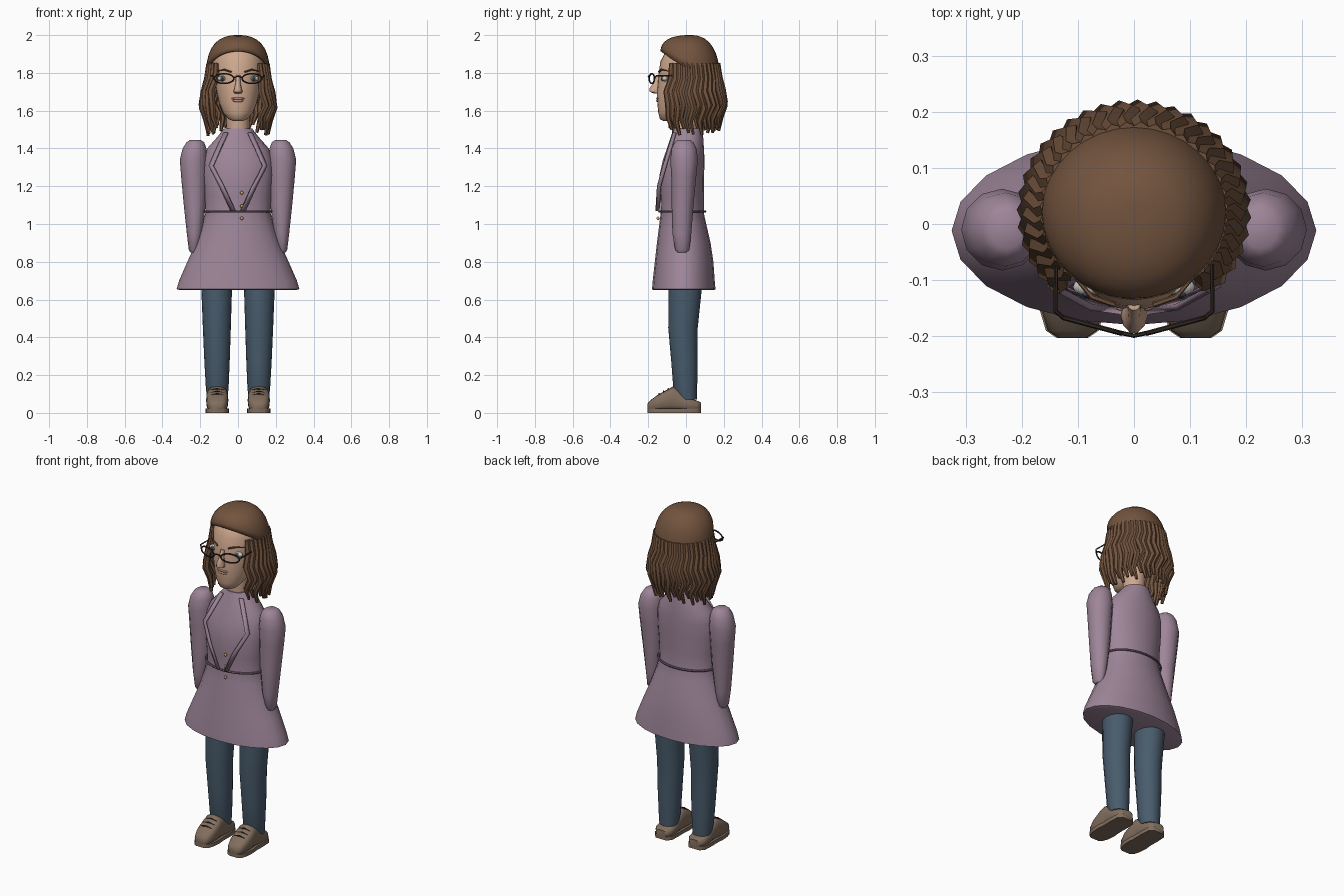
import bpy, bmesh
from math import sin, cos, pi, sqrt, copysign, radians
from mathutils import Vector

old = bpy.data.objects.get("Cube")
if old:
    bpy.data.objects.remove(old, do_unlink=True)


def material(name, *rgb):
    mat = bpy.data.materials.new(name)
    mat.use_nodes = True
    color = (*rgb, 1)
    mat.diffuse_color = color
    mat.node_tree.nodes["Principled BSDF"].inputs["Base Color"].default_value = color
    return mat


COAT = material("mauve coat", .34, .235, .315)
TRIM = material("dark mauve trim", .2, .13, .19)
JEANS = material("denim blue", .065, .105, .15)
SHOE = material("taupe leather", .22, .155, .11)
HAIR = material("brown hair", .17, .088, .048)
SKIN = material("skin", .62, .39, .27)
LIPS = material("rose lips", .48, .25, .2)
DARK = material("dark frame", .03, .02, .016)
GOLD = material("gold button", .6, .36, .14)
WHITE = material("eye white", .6, .57, .53)
SIDES = (("left", 1), ("right", -1))


def smooth(obj, angle=50):
    bpy.ops.object.select_all(action="DESELECT")
    obj.select_set(True)
    bpy.context.view_layer.objects.active = obj
    bpy.ops.object.shade_smooth_by_angle(angle=radians(angle))


def finish(name, bm, mat):
    bmesh.ops.recalc_face_normals(bm, faces=bm.faces)
    mesh = bpy.data.meshes.new(name)
    bm.to_mesh(mesh)
    bm.free()
    mesh.materials.append(mat)
    obj = bpy.data.objects.new(name, mesh)
    bpy.context.collection.objects.link(obj)
    smooth(obj)
    return obj


def skin_rings(bm, rings, caps=True):
    """Bridge closed rings of points with quads."""
    loops = [[bm.verts.new(p) for p in ring] for ring in rings]
    n = len(loops[0])
    for low, high in zip(loops, loops[1:]):
        for i in range(n):
            j = (i + 1) % n
            bm.faces.new((low[i], low[j], high[j], high[i]))
    if caps:
        bm.faces.new(loops[0])
    bm.faces.new(loops[-1])


def loft(name, mat, sections, sides=16, axis="z", power=1.0):
    """Sections are (position, centre, centre, radius, radius) along an axis."""
    rings = []
    for pos, c1, c2, r1, r2 in sections:
        ring = []
        for i in range(sides):
            a = 2 * pi * i / sides
            u, v = (copysign(abs(w) ** power, w) for w in (cos(a), sin(a)))
            u, v = c1 + r1 * u, c2 + r2 * v
            ring.append((u, v, pos) if axis == "z" else (u, pos, v))
        rings.append(ring)
    bm = bmesh.new()
    skin_rings(bm, rings)
    return finish(name, bm, mat)


def ball(name, mat, centre, scale):
    bm = bmesh.new()
    bmesh.ops.create_uvsphere(bm, u_segments=12, v_segments=8, radius=1)
    bmesh.ops.scale(bm, vec=scale, verts=bm.verts)
    bmesh.ops.translate(bm, vec=centre, verts=bm.verts)
    return finish(name, bm, mat)


def tubes(name, mat, paths, depth, closed=False, taper=None):
    curve = bpy.data.curves.new(name, "CURVE")
    curve.dimensions = "3D"
    curve.bevel_depth = depth
    curve.bevel_resolution = 1
    curve.use_fill_caps = True
    for path in paths:
        spline = curve.splines.new("POLY")
        spline.points.add(len(path) - 1)
        spline.use_cyclic_u = closed
        for i, p in enumerate(path):
            spline.points[i].co = (*p, 1)
            spline.points[i].radius = taper[i] if taper else 1
    curve.materials.append(mat)
    obj = bpy.data.objects.new(name, curve)
    bpy.context.collection.objects.link(obj)
    bpy.ops.object.select_all(action="DESELECT")
    obj.select_set(True)
    bpy.context.view_layer.objects.active = obj
    bpy.ops.object.convert(target="MESH")
    smooth(bpy.context.view_layer.objects.active)


# Coat body, flaring to the hem
loft("coat", COAT, [
    (.65, 0, -.012, .305, .158), (.655, 0, -.012, .325, .168), (.7, 0, -.012, .312, .164),
    (.8, 0, -.01, .268, .155), (.9, 0, -.012, .223, .142), (1, 0, -.017, .188, .124),
    (1.06, 0, -.02, .172, .114), (1.15, 0, -.022, .177, .116), (1.26, 0, -.022, .186, .118),
    (1.34, 0, -.012, .183, .11), (1.4, 0, -.003, .163, .098), (1.46, 0, .005, .11, .086),
    (1.505, 0, .01, .075, .075)], sides=20)
belt = [(.18 * cos(a), -.02 + .122 * sin(a), 1.065) for a in (2 * pi * i / 28 for i in range(28))]
tubes("belt", TRIM, [belt], .006, closed=True)
for i, z in enumerate((1.165, 1.095, 1.03)):
    ball(f"button_{i + 1}", GOLD, (.02, -.148, z), (.009, .008, .009))

# Neck and head
loft("neck", SKIN, [(1.45, 0, .005, .064, .062), (1.52, 0, 0, .06, .06), (1.64, 0, 0, .062, .065)])
loft("head", SKIN, [
    (1.545, 0, -.095, .025, .025), (1.555, 0, -.088, .05, .05), (1.59, 0, -.063, .08, .084),
    (1.64, 0, -.04, .1, .112), (1.7, 0, -.022, .114, .132), (1.77, 0, -.01, .124, .138),
    (1.86, 0, 0, .132, .136), (1.92, 0, .01, .115, .115), (1.96, 0, .02, .07, .07)], sides=24)
loft("nose", SKIN, [
    (1.69, 0, -.15, .016, .018), (1.7, 0, -.163, .024, .03), (1.715, 0, -.165, .02, .031),
    (1.745, 0, -.152, .013, .025), (1.79, 0, -.142, .012, .012)], sides=10)
ball("upper_lip", LIPS, (0, -.147, 1.664), (.036, .011, .007))
ball("lower_lip", LIPS, (0, -.146, 1.652), (.03, .012, .008))

for side, s in SIDES:
    # Eyes, brows and ears
    ball(f"{side}_eye", WHITE, (s * .082, -.112, 1.77), (.027, .016, .015))
    ball(f"{side}_iris", JEANS, (s * .082, -.124, 1.77), (.012, .007, .013))
    ball(f"{side}_pupil", DARK, (s * .082, -.129, 1.77), (.006, .004, .006))
    tubes(f"{side}_brow", HAIR, [[(s * .035, -.144, 1.805), (s * .075, -.13, 1.818),
                                 (s * .112, -.088, 1.808)]], .005, taper=(1, 1, .4))
    ball(f"{side}_ear", SKIN, (s * .128, -.01, 1.75), (.015, .025, .04))

    # Spectacles
    rim = [(s * (.074 + .052 * cos(a)), -.181 + .014 * cos(a), 1.77 + .026 * sin(a))
           for a in (2 * pi * i / 20 for i in range(20))]
    tubes(f"{side}_lens_rim", DARK, [rim], .0045, closed=True)
    tubes(f"{side}_temple", DARK, [[(s * .126, -.167, 1.775), (s * .14, -.155, 1.785),
                                   (s * .138, -.01, 1.785)]], .004)

    # Sleeve, closed at the cuff
    loft(f"{side}_sleeve", COAT, [
        (z, s * x, y, rx, ry) for z, x, y, rx, ry in (
            (.848, .235, -.02, .016, .024), (.865, .235, -.02, .026, .038),
            (.95, .23, -.022, .041, .05), (1.1, .229, -.018, .058, .058),
            (1.25, .233, -.012, .068, .066), (1.34, .235, -.01, .073, .073),
            (1.4, .23, -.01, .063, .066), (1.432, .226, -.01, .047, .05),
            (1.444, .226, -.01, .03, .034))], sides=12)

    # Trouser leg
    loft(f"{side}_trouser_leg", JEANS, [
        (z, s * x, y, rx, ry) for z, x, y, rx, ry in (
            (.07, .11, .005, .053, .052), (.13, .11, -.004, .06, .063),
            (.27, .111, -.008, .067, .07), (.45, .112, -.016, .074, .078),
            (.65, .113, -.005, .081, .088), (.8, .113, 0, .08, .088))])

    # Shoe: tall tongue, rounded toe, low heel
    heights = ((-.203, .05, .025), (-.19, .066, .044), (-.15, .095, .056), (-.1, .123, .059),
               (-.068, .14, .055), (-.045, .128, .055), (0, .085, .056), (.055, .066, .053),
               (.08, .055, .032))
    loft(f"{side}_shoe", SHOE, [(y, s * .11, h / 2 + .005, w, h / 2 - .005) for y, h, w in heights],
         axis="y", power=.65)
    outline = [(s * .11 + k * (w + .003), y) for k, part in ((1, heights), (-1, heights[::-1]))
               for y, h, w in part]
    bm = bmesh.new()
    skin_rings(bm, [[(x, y, z) for x, y in outline] for z in (0, .022)])
    finish(f"{side}_sole", bm, SHOE)
    laces = [[(s * .11 + dx, y, z - abs(dx) * .25) for dx in (-.034, 0, .034)]
             for y, z in ((-.142, .102), (-.118, .115), (-.094, .128))]
    tubes(f"{side}_laces", DARK, laces, .004)

    # Lapel: folded strip standing off the chest
    edge = [(.078, -.06, 1.485), (.156, -.112, 1.31), (.1, -.142, 1.2), (.04, -.15, 1.07)]
    bm = bmesh.new()
    outer = [bm.verts.new((s * x, y, z)) for x, y, z in edge]
    inner = [bm.verts.new((s * (x - .022), y - .012, z)) for x, y, z in edge]
    for i in range(len(edge) - 1):
        bm.faces.new((outer[i], outer[i + 1], inner[i + 1], inner[i]))
    lapel = finish(f"{side}_lapel", bm, COAT)
    lapel.modifiers.new("thickness", "SOLIDIFY").thickness = .012

tubes("spectacle_bridge", DARK, [[(-.024, -.194, 1.775), (0, -.199, 1.782),
                                  (.024, -.194, 1.775)]], .004)

# Hair cap with an arched hairline
rings = []
for k in range(9):
    t = min(k / 8 * pi / 2, 1.5)
    ring = []
    for i in range(32):
        a = 2 * pi * i / 32
        front = -sin(a)
        low = 1.82 + (.095 * front ** 1.2 if front > 0 else .05 * front)
        r = cos(t) ** .8
        ring.append((.166 * r * cos(a), .022 + .157 * r * sin(a), low + (2 - low) * sin(t) ** .9))
    rings.append(ring)
bm = bmesh.new()
skin_rings(bm, rings, caps=False)
cap = finish("hair_cap", bm, HAIR)
cap.modifiers.new("thickness", "SOLIDIFY").thickness = .014

# Wavy locks around the sides and back: (height, spread, sideways swing)
wave = ((1.85, .93, 0), (1.77, .98, .03), (1.7, 1.1, -.07), (1.63, 1.16, .05),
        (1.565, 1.02, -.06), (1.5, .97, .05))
locks = []
count = 30
for n in range(count):
    a = radians(-42 + 264 * n / (count - 1))
    drop = .02 * sin(n * 2.4) - .015 * cos(2 * a)
    path = []
    for i, (z, spread, swing) in enumerate(wave):
        b = a + swing
        path.append((.165 * spread * cos(b), .022 + .157 * spread * sin(b), z + drop * i / 5))
    locks.append(path)
tubes("hair_locks", HAIR, locks, .018, taper=(.8, 1, 1, 1, .85, .45))
